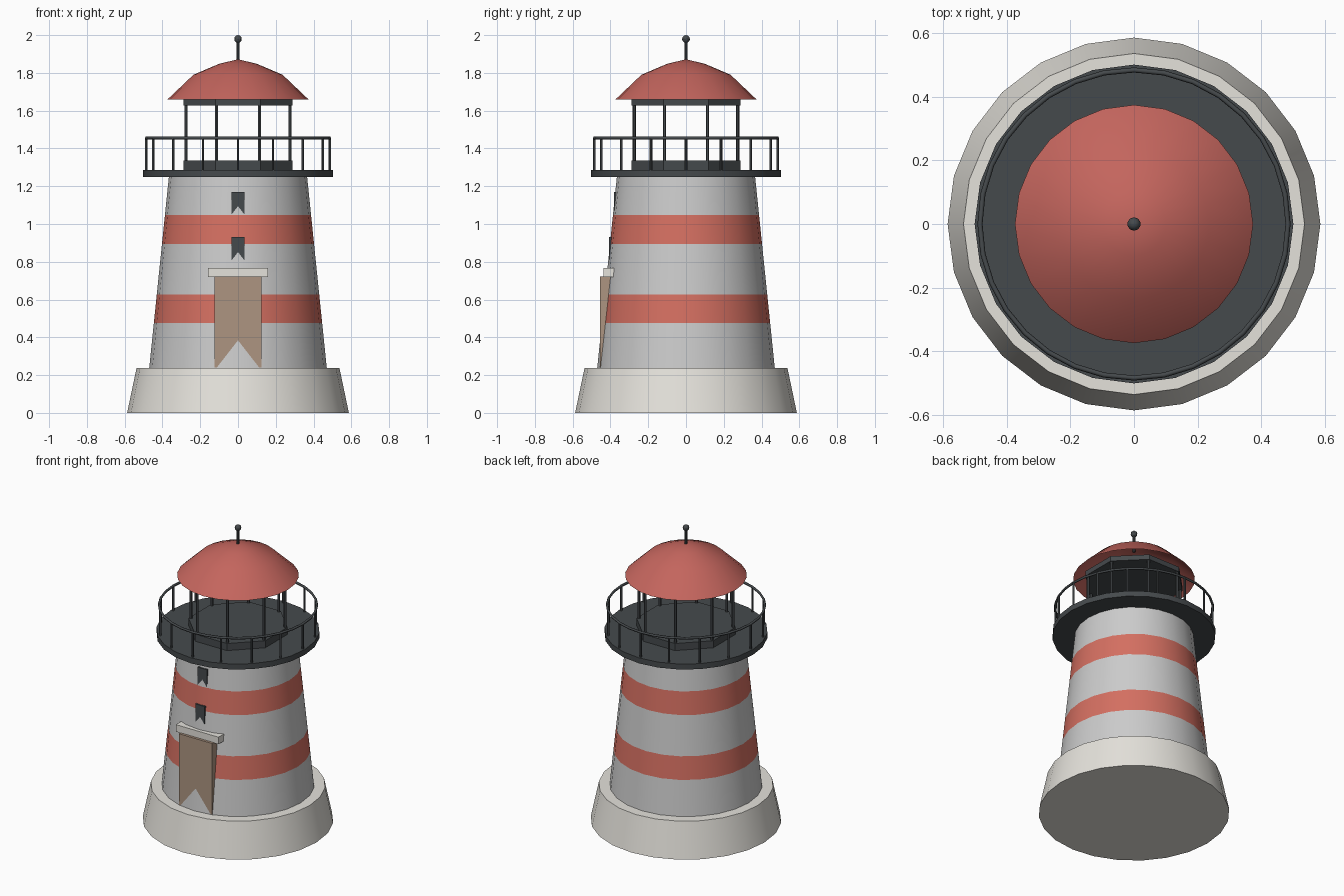
import bpy, bmesh
from math import sin, cos, pi, radians

if "Cube" in bpy.data.objects:
    bpy.data.objects.remove(bpy.data.objects["Cube"])


def material(name, rgb):
    m = bpy.data.materials.new(name)
    m.diffuse_color = (*rgb, 1)
    m.use_nodes = True
    m.node_tree.nodes["Principled BSDF"].inputs["Base Color"].default_value = m.diffuse_color
    return m


RED = material("stripe_red", (0.66, 0.16, 0.12))
ROOF = material("roof_red", (0.55, 0.13, 0.11))
DARK = material("dark_metal", (0.06, 0.068, 0.073))
STONE = material("pale_stone", (0.78, 0.76, 0.71))
WOOD = material("door_wood", (0.42, 0.30, 0.22))
WALL = material("wall_grey", (0.56, 0.56, 0.56))


def finish(bm, name, mats, smooth=True):
    bmesh.ops.recalc_face_normals(bm, faces=bm.faces)
    me = bpy.data.meshes.new(name)
    bm.to_mesh(me)
    bm.free()
    ob = bpy.data.objects.new(name, me)
    bpy.context.collection.objects.link(ob)
    for m in mats:
        me.materials.append(m)
    if smooth:
        bpy.ops.object.select_all(action='DESELECT')
        ob.select_set(True)
        bpy.context.view_layer.objects.active = ob
        bpy.ops.object.shade_smooth_by_angle(angle=radians(32))
    return ob


def revolve(name, profile, mats, sides=24, turn=0.0, bands=None,
            cap_bottom=True, cap_top=True, smooth=True):
    """Stack rings of (radius, z); bands gives a material index per segment."""
    bm = bmesh.new()
    rings = []
    for r, z in profile:
        if r == 0:
            rings.append([bm.verts.new((0, 0, z))] * sides)
        else:
            angles = [turn + 2 * pi * i / sides for i in range(sides)]
            rings.append([bm.verts.new((r * cos(a), r * sin(a), z)) for a in angles])
    for k, (lo, hi) in enumerate(zip(rings, rings[1:])):
        for i in range(sides):
            j = (i + 1) % sides
            quad = list(dict.fromkeys((lo[i], lo[j], hi[j], hi[i])))
            f = bm.faces.new(quad)
            f.material_index = bands[k] if bands else 0
    if cap_bottom:
        bm.faces.new(rings[0][::-1])
    if cap_top and profile[-1][0] > 0:
        bm.faces.new(rings[-1])
    return finish(bm, name, mats, smooth)


def box(name, x, y0, y1, z0, z1, mat):
    bm = bmesh.new()
    bmesh.ops.create_cube(bm, size=1)
    for v in bm.verts:
        v.co = (v.co.x * 2 * x, y0 if v.co.y < 0 else y1, z0 if v.co.z < 0 else z1)
    return finish(bm, name, [mat], False)


def posts(name, count, ring, turn, r, z0, z1, sides=6):
    """A ring of upright posts in one object."""
    bm = bmesh.new()
    for i in range(count):
        a = turn + 2 * pi * i / count
        made = bmesh.ops.create_cone(bm, cap_ends=True, segments=sides,
                                     radius1=r, radius2=r, depth=z1 - z0)
        bmesh.ops.translate(bm, verts=made["verts"],
                            vec=(ring * cos(a), ring * sin(a), (z0 + z1) / 2))
    return finish(bm, name, [DARK], False)


# Stone foundation
revolve("foundation", [(0.587, 0), (0.537, 0.238)], [STONE])


# Striped tapering tower
def wall(z):
    return 0.47 - 0.104 * (z - 0.238) / 1.012


levels = [0.238, 0.475, 0.628, 0.895, 1.048, 1.255]
revolve("tower", [(wall(z), z) for z in levels], [WALL, RED], bands=[0, 1, 0, 1, 0])

# Door, lintel and windows; their lower fronts sink into the sloping wall
box("door", 0.125, -0.455, -0.36, 0.24, 0.722, WOOD)
box("door_lintel", 0.16, -0.438, -0.36, 0.72, 0.768, STONE)
for name, z, y in (("lower_window", 0.87, -0.407), ("upper_window", 1.11, -0.382)):
    box(name, 0.035, y, y + 0.06, z - 0.06, z + 0.06, DARK)

# Gallery deck and railing
revolve("gallery_deck", [(0.502, 1.25), (0.502, 1.287)], [DARK])
posts("railing_posts", 16, 0.485, 0, 0.007, 1.28, 1.455)
bpy.ops.mesh.primitive_torus_add(major_radius=0.485, minor_radius=0.008, major_segments=32,
                                 minor_segments=6, location=(0, 0, 1.455))
rail = bpy.context.object
rail.name = "railing_top"
rail.data.materials.append(DARK)
bpy.ops.object.shade_smooth()

# Octagonal lantern room: curb, corner posts and ceiling plate
eighth = pi / 8
revolve("lantern_curb", [(0.312, 1.28), (0.312, 1.335)], [DARK], 8, eighth, smooth=False)
posts("lantern_posts", 8, 0.297, eighth, 0.009, 1.33, 1.635)
revolve("lantern_ceiling", [(0.312, 1.628), (0.312, 1.662)], [DARK], 8, eighth, smooth=False)

# Open domed roof shell
revolve("roof", [(0.375, 1.658), (0.236, 1.79), (0.1, 1.848), (0, 1.872)],
        [ROOF], cap_bottom=False)

# Finial rod and ball
revolve("finial_rod", [(0.008, 1.85), (0.008, 1.97)], [DARK], 8)
bm = bmesh.new()
bmesh.ops.create_uvsphere(bm, u_segments=10, v_segments=6, radius=0.021)
bmesh.ops.translate(bm, verts=bm.verts, vec=(0, 0, 1.979))
finish(bm, "finial_ball", [DARK])
